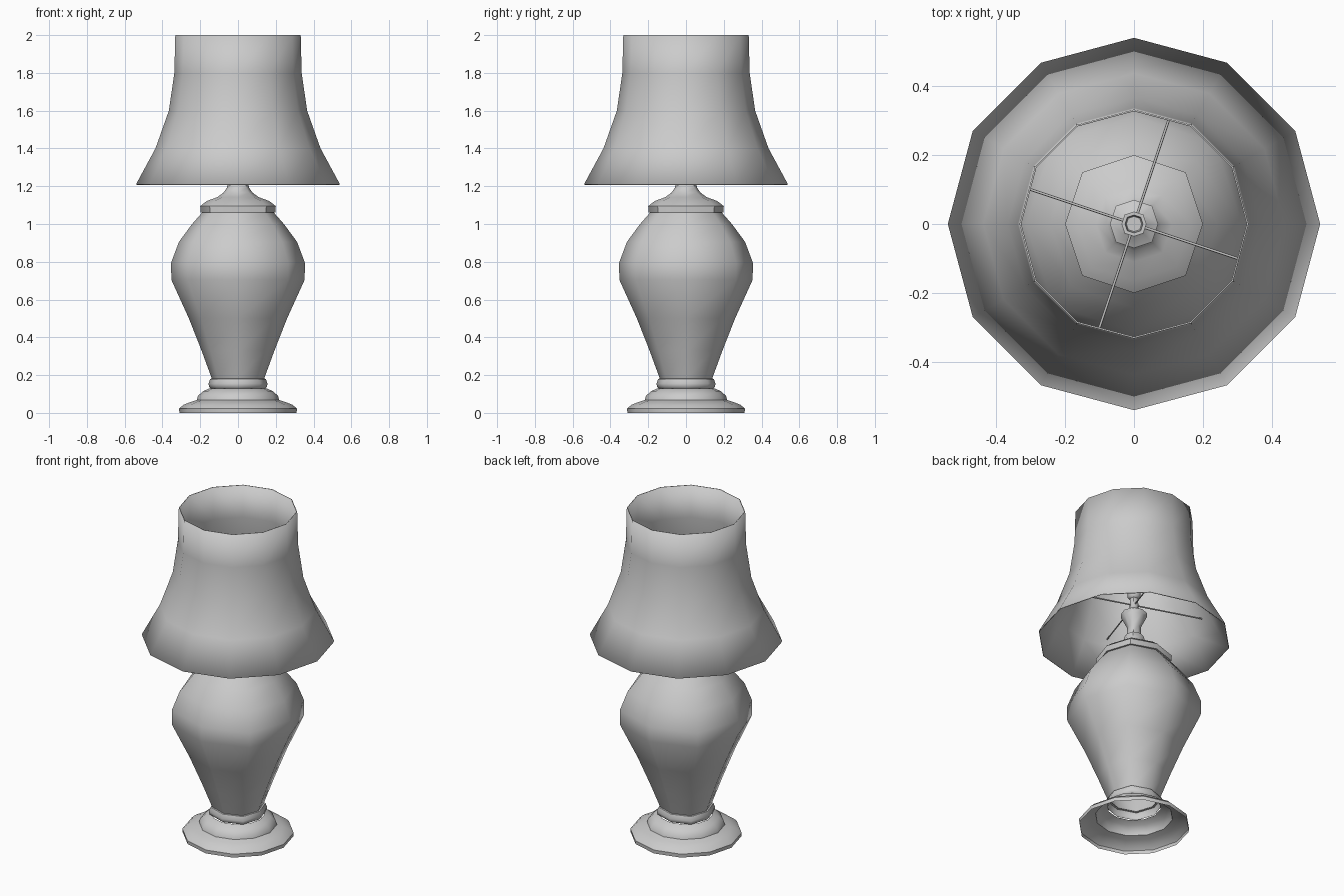
import bpy, bmesh
from math import sin, cos, pi, atan2, radians
from mathutils import Vector, Matrix

if "Cube" in bpy.data.objects:
    bpy.data.objects.remove(bpy.data.objects["Cube"])


def finish(name, bm, angle=50):
    me = bpy.data.meshes.new(name)
    bm.to_mesh(me)
    bm.free()
    ob = bpy.data.objects.new(name, me)
    bpy.context.collection.objects.link(ob)
    bpy.ops.object.select_all(action='DESELECT')
    ob.select_set(True)
    bpy.context.view_layer.objects.active = ob
    bpy.ops.object.shade_smooth_by_angle(angle=radians(angle))
    return ob


def lathe(name, profile, sides, diag=1.0, cap_end=False):
    """Turn (radius, z) points listed bottom to top; diag widens every odd corner."""
    bm = bmesh.new()
    rings = []
    for r, z in profile:
        ring = []
        for i in range(sides):
            a = 2 * pi * i / sides
            k = r * (diag if i % 2 else 1.0)
            ring.append(bm.verts.new((k * cos(a), k * sin(a), z)))
        rings.append(ring)
    for lo, hi in zip(rings, rings[1:]):
        for i in range(sides):
            j = (i + 1) % sides
            bm.faces.new((lo[i], lo[j], hi[j], hi[i]))
    if cap_end:
        bm.faces.new(rings[-1])
    return finish(name, bm)


# Stepped foot, hollow underneath
lathe("base", [(.31, 0), (.312, .022), (.29, .042), (.25, .058), (.218, .068),
               (.212, .09), (.185, .115), (.15, .13)], 12)
lathe("base_collar", [(.145, .13), (.153, .138), (.156, .155), (.147, .18), (.135, .182)],
      8, 1.06)

# Vase-shaped body
lathe("body", [(.138, .18), (.193, .33), (.26, .5), (.353, .705), (.354, .795),
               (.313, .905), (.243, 1.0), (.19, 1.06)], 8, 1.06)

# Cap over the body
lathe("body_cap", [(.185, 1.06), (.198, 1.062), (.2, 1.095), (.165, 1.122), (.11, 1.142),
                   (.078, 1.165), (.06, 1.19), (.055, 1.21), (.05, 1.23), (.036, 1.235)],
      8, 1.06)

# Bulb socket, stem and hollow top collar
lathe("socket", [(.037, 1.23), (.036, 1.285), (.068, 1.35), (.07, 1.375), (.04, 1.39),
                 (.023, 1.41), (.022, 1.47), (.035, 1.48), (.036, 1.53), (.026, 1.53),
                 (.022, 1.49)], 8, 1.06, cap_end=True)

# Flared shade with a thin wall
shade = lathe("shade", [(.54, 1.21), (.437, 1.4), (.366, 1.6), (.337, 1.8), (.332, 2.0)], 12)
wall = shade.modifiers.new("wall", 'SOLIDIFY')
wall.thickness = .005
wall.offset = -1

# Four thin arms carrying the shade
start = atan2(.3, .1)
for i in range(4):
    bm = bmesh.new()
    turn = Matrix.Rotation(start + i * pi / 2, 4, 'Z')
    place = (turn @ Matrix.Translation((.21, 0, 1.43)) @ Matrix.Rotation(pi / 2, 4, 'Y'))
    bmesh.ops.create_cone(bm, cap_ends=True, segments=6, radius1=.004, radius2=.004,
                          depth=.4, matrix=place)
    finish(f"shade_arm_{i + 1}", bm, 65)
